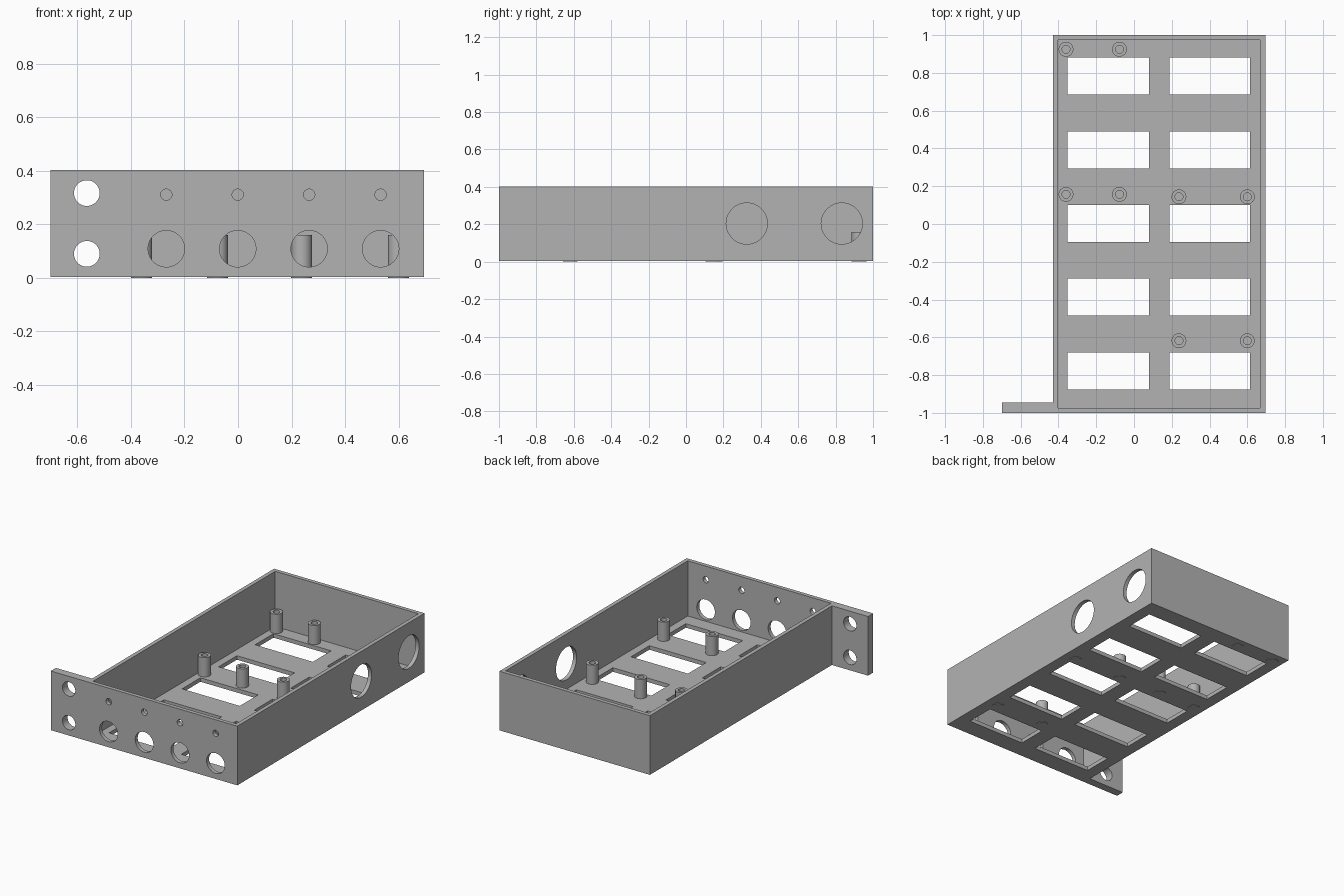
import bpy, bmesh, math
from mathutils import Matrix, Vector

cube = bpy.data.objects.get("Cube")
if cube:
    bpy.data.objects.remove(cube, do_unlink=True)

grey = bpy.data.materials.new("plain grey")
grey.use_nodes = True
COLOUR = (0.45, 0.45, 0.45, 1)
grey.diffuse_color = COLOUR
grey.node_tree.nodes["Principled BSDF"].inputs["Base Color"].default_value = COLOUR

LEFT, RIGHT, FRONT, BACK = -0.43, 0.695, -1.0, 1.0
BASE, TOP, WALL = 0.003, 0.403, 0.027


def make_object(name, bm):
    bmesh.ops.recalc_face_normals(bm, faces=bm.faces)
    mesh = bpy.data.meshes.new(name)
    bm.to_mesh(mesh)
    bm.free()
    mesh.materials.append(grey)
    obj = bpy.data.objects.new(name, mesh)
    bpy.context.collection.objects.link(obj)
    return obj


def add_box(bm, low, high):
    low, high = Vector(low), Vector(high)
    size = Matrix.Diagonal((high - low).to_4d())
    size[3][3] = 1
    bmesh.ops.create_cube(bm, size=1, matrix=Matrix.Translation((low + high) / 2) @ size)


def add_cylinder(bm, centre, radius, axis, depth=0.2):
    turn = Matrix.Rotation(math.pi / 2, 4, axis)
    bmesh.ops.create_cone(bm, cap_ends=True, segments=64, radius1=radius, radius2=radius,
                          depth=depth, matrix=Matrix.Translation(centre) @ turn)


def smooth(obj):
    bpy.ops.object.select_all(action="DESELECT")
    obj.select_set(True)
    bpy.context.view_layer.objects.active = obj
    bpy.ops.object.shade_smooth_by_angle(angle=math.radians(30))


# Solid outline with the mounting ear, extruded to full height
bm = bmesh.new()
outline = [(-0.7, FRONT), (RIGHT, FRONT), (RIGHT, BACK), (LEFT, BACK),
           (LEFT, -0.945), (-0.7, -0.945)]
face = bm.faces.new([bm.verts.new((x, y, BASE)) for x, y in outline])
top = bmesh.ops.extrude_face_region(bm, geom=[face])["geom"]
bmesh.ops.translate(bm, vec=(0, 0, TOP - BASE),
                    verts=[v for v in top if isinstance(v, bmesh.types.BMVert)])
tray = make_object("tray_body", bm)

# Open interior
bm = bmesh.new()
add_box(bm, (LEFT + WALL, FRONT + WALL, BASE + WALL), (RIGHT - WALL, BACK - WALL, 0.6))
cavity = make_object("cavity_cutter", bm)

# Floor windows and wall holes
bm = bmesh.new()
for row in range(5):
    y = 0.39 * (row - 2) + 0.003
    for x0, x1 in ((-0.352, 0.08), (0.188, 0.614)):
        add_box(bm, (x0, y - 0.098, -0.05), (x1, y + 0.098, 0.035))
for i in range(4):
    x = -0.268 + 0.267 * i
    add_cylinder(bm, (x, FRONT, 0.109), 0.068, "X")
    add_cylinder(bm, (x, FRONT, 0.311), 0.021, "X")
for z in (0.09, 0.317):
    add_cylinder(bm, (-0.565, FRONT, z), 0.048, "X")
for y in (0.325, 0.833):
    add_cylinder(bm, (RIGHT, y, 0.204), 0.11, "Y")
openings = make_object("openings_cutter", bm)

bpy.context.view_layer.objects.active = tray
for cutter in (cavity, openings):
    cutter.hide_render = True
    mod = tray.modifiers.new("cut", "BOOLEAN")
    mod.operation, mod.solver, mod.object = "DIFFERENCE", "EXACT", cutter
    bpy.ops.object.modifier_apply(modifier=mod.name)
    bpy.data.objects.remove(cutter, do_unlink=True)
smooth(tray)

# Standoff posts with blind screw holes, turned from a profile
posts = [(x, y) for x in (-0.36, -0.077) for y in (0.925, 0.157)]
posts += [(x, y) for x in (0.238, 0.6) for y in (0.144, -0.618)]
profile = [(0, 0), (0.039, 0), (0.039, 0.16), (0.021, 0.16), (0.021, 0.03), (0, 0.03)]
for n, (x, y) in enumerate(posts, 1):
    bm = bmesh.new()
    verts = [bm.verts.new((r, 0, z)) for r, z in profile]
    edges = [bm.edges.new(pair) for pair in zip(verts, verts[1:])]
    bmesh.ops.spin(bm, geom=verts + edges, cent=(0, 0, 0), axis=(0, 0, 1),
                   angle=math.tau, steps=32, use_merge=True)
    bmesh.ops.remove_doubles(bm, verts=bm.verts, dist=0.0001)
    post = make_object(f"standoff_post_{n}", bm)
    post.location = (x, y, 0)
    smooth(post)
